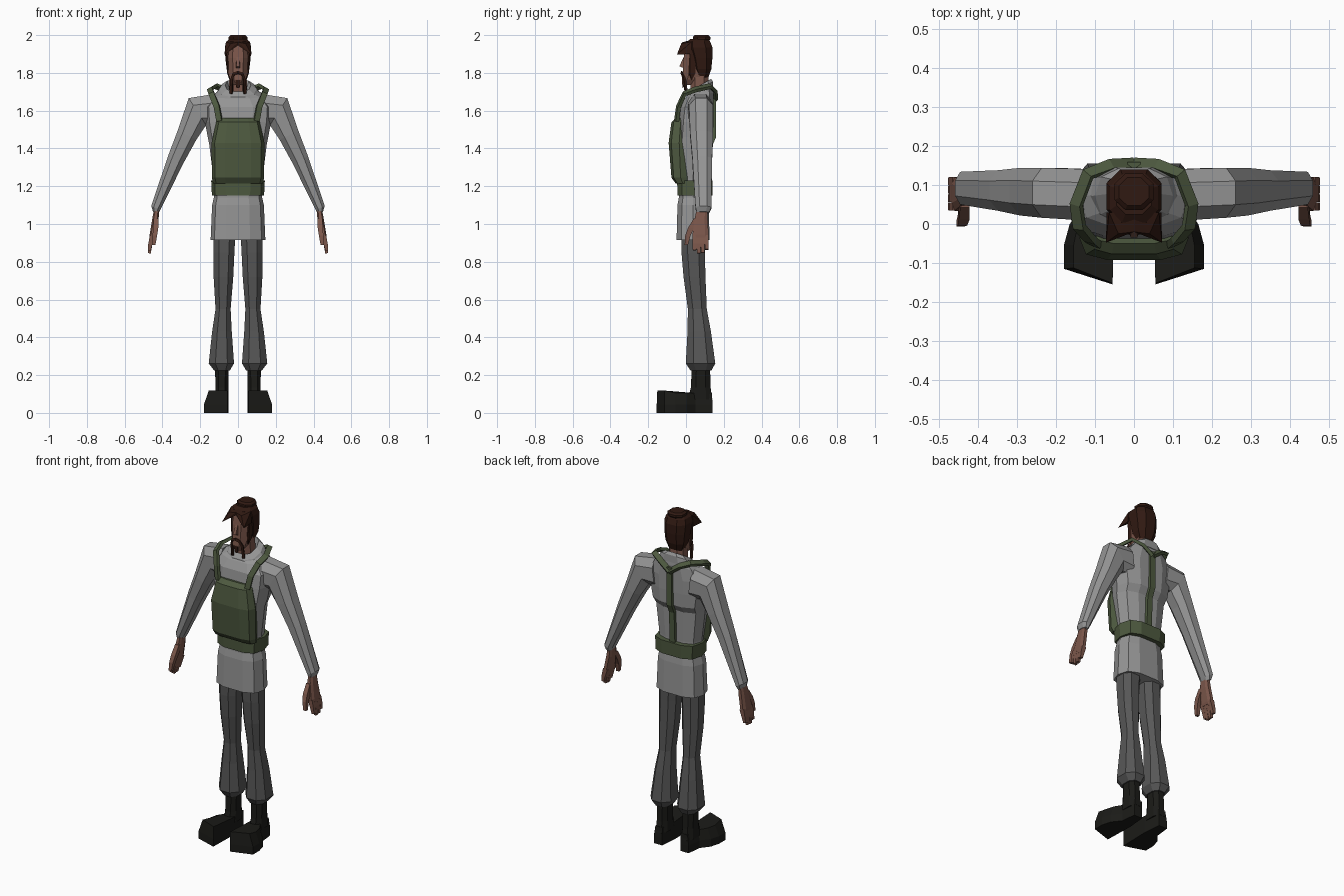
import bpy, bmesh, math
from mathutils import Vector


def material(name, rgb):
    m = bpy.data.materials.new(name)
    m.diffuse_color = (*rgb, 1)
    return m


SHIRT = material("shirt_grey", (.3, .3, .3))
PANTS = material("trouser_grey", (.095, .095, .095))
GREEN = material("green_canvas", (.075, .1, .05))
SKIN = material("skin", (.2, .095, .07))
HAIR = material("dark_brown", (.03, .01, .006))
BOOT = material("boot_black", (.011, .011, .009))


def finish(name, bm, mat, mirror):
    bmesh.ops.recalc_face_normals(bm, faces=bm.faces)
    me = bpy.data.meshes.new(name)
    bm.to_mesh(me)
    bm.free()
    ob = bpy.data.objects.new(name, me)
    bpy.context.collection.objects.link(ob)
    me.materials.append(mat)
    if mirror:
        ob.modifiers.new("mirror", 'MIRROR').use_mirror_merge = False
    return ob


def skin_rings(name, rings, mat, mirror=False):
    """Join equal-length point rings into a closed, capped shell."""
    bm = bmesh.new()
    loops = [[bm.verts.new(p) for p in r] for r in rings]
    n = len(loops[0])
    for a, b in zip(loops, loops[1:]):
        for i in range(n):
            j = (i + 1) % n
            bm.faces.new((a[i], a[j], b[j], b[i]))
    bm.faces.new(loops[0])
    bm.faces.new(loops[-1])
    return finish(name, bm, mat, mirror)


def ring(n, power, x, y, z, rx, ry, tilt=0, slope=0):
    """Rounded n-gon; tilt turns it about y, slope raises its back."""
    ph = math.pi / n if n % 4 == 0 else 0
    ang = [ph + 2 * math.pi * i / n for i in range(n)]
    soft = lambda v: math.copysign(abs(v) ** power, v) if abs(v) > 1e-6 else 0
    us, vs = [soft(math.cos(a)) for a in ang], [soft(math.sin(a)) for a in ang]
    mu, mv = max(us), max(vs)
    return [(x + rx * u / mu * math.cos(tilt), y + ry * v / mv,
             z + rx * u / mu * math.sin(tilt) + slope * ry * v / mv)
            for u, v in zip(us, vs)]


def loft(name, secs, mat, n=8, power=.8, mirror=False):
    return skin_rings(name, [ring(n, power, *s) for s in secs], mat, mirror)


def strap(name, pts, centre, mat, mirror=False, half=.015, thick=.009):
    """Flat band along a path, facing away from a centre point."""
    pts, c, rings = [Vector(p) for p in pts], Vector(centre), []
    for i, p in enumerate(pts):
        t = (pts[min(i + 1, len(pts) - 1)] - pts[max(i - 1, 0)]).normalized()
        nrm = p - c
        nrm = (nrm - t * nrm.dot(t)).normalized()
        s = t.cross(nrm) * half
        k = nrm * thick
        rings.append([p + s + k, p - s + k, p - s - k, p + s - k])
    return skin_rings(name, rings, mat, mirror)


def hull(name, pts, mat, mirror=False):
    bm = bmesh.new()
    for p in pts:
        bm.verts.new(p)
    bmesh.ops.convex_hull(bm, input=bm.verts)
    return finish(name, bm, mat, mirror)


# shirt body and skirt: (z, half width, front y, back y, slope)
body = [(.915, .145, -.05, .125, 0), (1.10, .137, -.045, .12, 0),
        (1.14, .128, -.038, .115, 0), (1.24, .13, -.04, .112, 0),
        (1.42, .152, -.048, .118, 0), (1.46, .16, -.046, .143, 0),
        (1.54, .175, -.04, .145, 0), (1.62, .18, -.03, .145, 0),
        (1.68, .14, -.005, .145, .2), (1.705, .10, .01, .14, .4)]
loft("shirt_body", [(0, (f + b) / 2, z, w, (b - f) / 2, 0, s)
                    for z, w, f, b, s in body], SHIRT, 10, .7)

# collar
loft("collar", [(0, .07, 1.675, .125, .075, 0, .5), (0, .073, 1.715, .10, .07, 0, .55),
                (0, .077, 1.735, .068, .056, 0, .6), (0, .077, 1.70, .055, .048, 0, .6)],
     SHIRT, 10, .8)

# sleeves
loft("sleeve", [(.12, .075, 1.60, .088, .066, 1.45), (.215, .08, 1.595, .085, .064, 1.0),
                (.27, .083, 1.47, .055, .061, .45), (.33, .086, 1.34, .045, .052, .42),
                (.435, .092, 1.085, .026, .042, .40), (.436, .09, 1.06, .015, .033, .35)],
     SHIRT, 8, .85, True)

# hands
loft("palm", [(.43, .085, 1.08, .014, .028, .2), (.438, .08, 1.02, .017, .035, .2),
              (.452, .077, .94, .016, .043, .2), (.455, .077, .925, .014, .042, .2)],
     SKIN, 8, .7, True)
for i, tip in enumerate((.86, .845, .847, .865)):
    y = .045 + .0215 * i
    loft(f"finger_{i + 1}", [(.452, y, .94, .014, .0105, .2), (.464, y, .895, .011, .0105, .2),
                             (.47, y, tip, .008, .009, .2)], SKIN, 4, 1, True)
loft("thumb", [(.434, .058, 1.03, .012, .016), (.436, .028, .98, .014, .017),
               (.44, .01, .94, .012, .014), (.446, .002, .89, .009, .009)], SKIN, 4, 1, True)

# trousers
loft("trouser_leg", [(.072, .038, .96, .059, .063), (.075, .038, .85, .056, .062),
                     (.077, .045, .72, .052, .058), (.079, .06, .55, .04, .05),
                     (.085, .07, .43, .052, .062), (.088, .077, .262, .067, .078),
                     (.085, .079, .225, .042, .056)], PANTS, 8, .85, True)

# boots
loft("boot_shaft", [(.085, .075, .07, .036, .065), (.085, .078, .135, .035, .052),
                    (.085, .079, .26, .036, .048)], BOOT, 8, .8, True)
sole = [(.06, .14), (.115, .14), (.125, .05), (.165, 0),
        (.18, -.055), (.18, -.115), (.055, -.155), (.05, .03)]
foot = [[(x, y, 0) for x, y in sole], [(x, y, .045) for x, y in sole],
        [(x - .25 * max(0, x - .08), y * .98, .118 if y < -.1 else .105) for x, y in sole]]
skin_rings("boot_foot", foot, BOOT, True)

# belt, bib and straps
loft("belt", [(0, .047, 1.15, .138, .092), (0, .047, 1.23, .142, .094)], GREEN, 10, .65)
bib = [(1.215, .132, -.055), (1.245, .138, -.077), (1.43, .14, -.092),
       (1.54, .115, -.077), (1.562, .105, -.05)]
loft("bib", [(0, (f + .02) / 2, z, w, (.02 - f) / 2) for z, w, f in bib], GREEN, 10, .6)
strap("shoulder_strap", [(.098, -.05, 1.545), (.112, -.04, 1.62), (.14, -.008, 1.69),
                         (.148, .05, 1.712), (.118, .128, 1.73), (.06, .15, 1.705),
                         (0, .153, 1.66)], (.06, .06, 1.55), GREEN, True)
strap("back_strap", [(0, .15, 1.685), (0, .15, 1.46), (0, .128, 1.41), (0, .12, 1.21)],
      (0, .06, 1.45), GREEN, half=.017)

# neck and head
loft("neck", [(0, .075, 1.66, .05, .05), (0, .07, 1.80, .045, .048)], SKIN, 8, .8)
loft("head", [(0, .018, 1.735, .024, .034), (0, .035, 1.765, .043, .056),
              (0, .055, 1.82, .054, .07), (0, .058, 1.88, .058, .07),
              (0, .06, 1.95, .054, .062)], SKIN, 8, .8)
hull("nose", [(.007, -.012, 1.885), (-.007, -.012, 1.885), (.009, -.035, 1.835),
              (-.009, -.035, 1.835), (.013, -.005, 1.822), (-.013, -.005, 1.822)], SKIN)

# hair, top knot and parted fringe
loft("hair", [(0, .088, 1.775, .042, .03), (0, .084, 1.82, .06, .05),
              (0, .08, 1.88, .067, .06), (0, .07, 1.935, .07, .07),
              (0, .066, 1.965, .062, .062), (0, .07, 1.98, .045, .045)], HAIR, 8, .8)
loft("top_knot", [(0, .083, 1.965, .038, .036), (0, .083, 1.978, .05, .046),
                  (0, .083, 1.99, .05, .046), (0, .083, 2.0, .038, .036)], HAIR, 8, .9)
hull("fringe", [(0, .03, 1.975), (0, -.02, 1.962), (0, -.018, 1.945), (.04, -.025, 1.955),
                (.072, -.048, 1.897), (.07, .03, 1.90), (.064, .03, 1.965)], HAIR, True)
hull("sideburn", [(.05, .02, 1.92), (.063, .02, 1.92), (.063, .055, 1.92), (.05, .012, 1.80),
                  (.058, .02, 1.80), (.058, .05, 1.80), (.045, .03, 1.76)], HAIR, True)

# moustache with hanging ends, and chin tuft
strap("moustache", [(0, -.022, 1.802), (.02, -.018, 1.796), (.033, -.008, 1.765),
                    (.037, .002, 1.69)], (0, .06, 1.77), HAIR, True, .007, .006)
hull("chin_tuft", [(.014, -.022, 1.762), (-.014, -.022, 1.762), (.014, .01, 1.75),
                   (-.014, .01, 1.75), (.008, -.018, 1.72), (-.008, -.018, 1.72)], HAIR)
